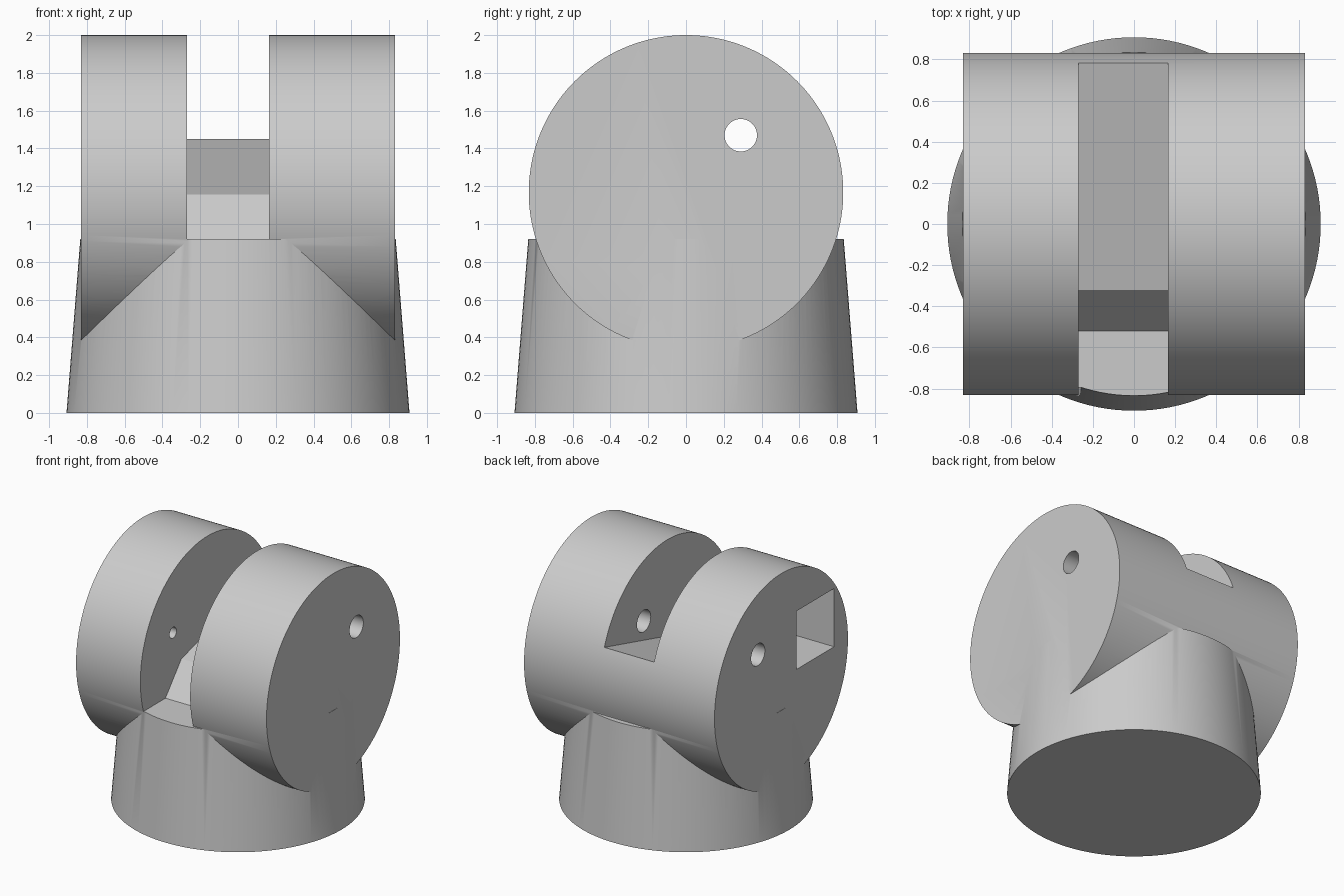
import bpy
import bmesh
from math import pi
from mathutils import Matrix

cube = bpy.data.objects.get("Cube")
if cube:
    bpy.data.objects.remove(cube, do_unlink=True)

grey = bpy.data.materials.new("plain grey")
grey.use_nodes = True
grey.diffuse_color = (0.6, 0.6, 0.6, 1)
grey.node_tree.nodes["Principled BSDF"].inputs["Base Color"].default_value = (0.6, 0.6, 0.6, 1)

R = 0.8325          # drum radius
AXIS = 2 - R        # drum axis height
DECK = 0.92         # top of the base
SLOT = (-0.27, 0.165)


def finish(bm, name):
    bmesh.ops.recalc_face_normals(bm, faces=bm.faces)
    mesh = bpy.data.meshes.new(name)
    bm.to_mesh(mesh)
    bm.free()
    mesh.materials.append(grey)
    ob = bpy.data.objects.new(name, mesh)
    bpy.context.collection.objects.link(ob)
    return ob


def x_rod(name, x0, x1, y, z, radius, sides):
    bm = bmesh.new()
    place = Matrix.Translation(((x0 + x1) / 2, y, z)) @ Matrix.Rotation(pi / 2, 4, "Y")
    bmesh.ops.create_cone(bm, cap_ends=True, segments=sides, radius1=radius,
                          radius2=radius, depth=x1 - x0, matrix=place)
    return finish(bm, name)


def x_prism(name, x0, x1, profile):
    bm = bmesh.new()
    face = bm.faces.new([bm.verts.new((x0, y, z)) for y, z in profile])
    ext = bmesh.ops.extrude_face_region(bm, geom=[face])
    moved = [g for g in ext["geom"] if isinstance(g, bmesh.types.BMVert)]
    bmesh.ops.translate(bm, verts=moved, vec=(x1 - x0, 0, 0))
    return finish(bm, name)


def combine(target, tool, operation):
    mod = target.modifiers.new(operation, "BOOLEAN")
    mod.operation = operation
    mod.solver = "EXACT"
    mod.object = tool
    bpy.context.view_layer.objects.active = target
    bpy.ops.object.modifier_apply(modifier=mod.name)
    bpy.data.objects.remove(tool, do_unlink=True)


# Horizontal drum merged with the tapered base
body = x_rod("pivot_body", -0.832, 0.832, 0, AXIS, R, 160)
bm = bmesh.new()
bmesh.ops.create_cone(bm, cap_ends=True, segments=128, radius1=0.908, radius2=0.835,
                      depth=DECK, matrix=Matrix.Translation((0, 0, DECK / 2)))
combine(body, finish(bm, "base"), "UNION")

# Central slot with a sloped floor
floor = DECK - 0.0005
slot = x_prism("slot_cutter", *SLOT, [(-1.1, floor), (-0.52, floor), (-0.32, 1.155),
                                      (1.1, 1.534), (1.1, 2.2), (-1.1, 2.2)])
# Square pocket in the outer face
pocket = x_prism("pocket_cutter", -1, -0.37,
                 [(-0.66, 1.17), (-0.19, 1.17), (-0.19, 1.63), (-0.66, 1.63)])
# Through hole for the pin, and a small hole from pocket to slot
pin_hole = x_rod("pin_hole_cutter", -1, 1, 0.29, 1.47, 0.086, 48)
shaft_hole = x_rod("shaft_hole_cutter", -0.45, -0.2, -0.425, 1.4, 0.043, 32)

for cutter in (slot, pocket, pin_hole, shaft_hole):
    cutter.hide_render = True
    combine(body, cutter, "DIFFERENCE")

bpy.ops.object.select_all(action="DESELECT")
body.select_set(True)
bpy.context.view_layer.objects.active = body
bpy.ops.object.shade_smooth_by_angle(angle=pi / 6)
